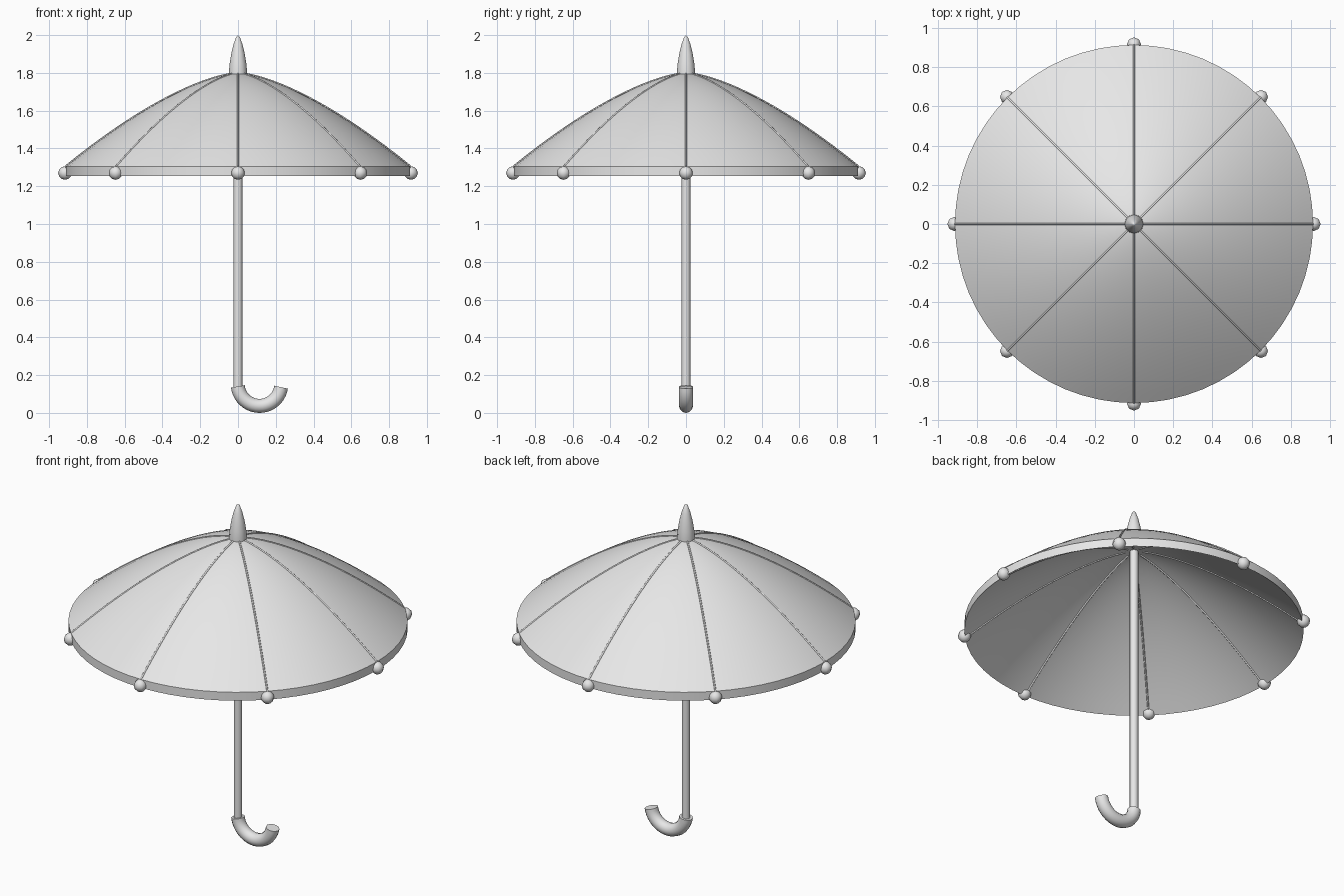
import bpy, bmesh
from math import pi, cos, sin, radians

cube = bpy.data.objects.get("Cube")
if cube:
    bpy.data.objects.remove(cube, do_unlink=True)

GREY = (0.8, 0.8, 0.8, 1.0)
grey = bpy.data.materials.new("light grey")
grey.use_nodes = True
grey.diffuse_color = GREY
grey.node_tree.nodes["Principled BSDF"].inputs["Base Color"].default_value = GREY

RIM, APEX, DROP, BAND = 0.913, 1.8, 0.495, 0.05


def add_object(name, bm, angle):
    bmesh.ops.recalc_face_normals(bm, faces=bm.faces)
    mesh = bpy.data.meshes.new(name)
    bm.to_mesh(mesh)
    bm.free()
    mesh.materials.append(grey)
    mesh.shade_smooth()
    mesh.set_sharp_from_angle(angle=radians(angle))
    obj = bpy.data.objects.new(name, mesh)
    bpy.context.collection.objects.link(obj)
    return obj


def lathe(name, profile, sides, angle=35):
    """Turn an (r, z) profile around the z axis."""
    bm = bmesh.new()
    verts = [bm.verts.new((r, 0, z)) for r, z in profile]
    edges = [bm.edges.new(pair) for pair in zip(verts, verts[1:])]
    bmesh.ops.spin(bm, geom=verts + edges, cent=(0, 0, 0), axis=(0, 0, 1),
                   angle=2 * pi, steps=sides, use_merge=False)
    bmesh.ops.remove_doubles(bm, verts=bm.verts, dist=0.0002)
    return add_object(name, bm, angle)


def tube(name, points, radius, sides):
    """Sweep a capped circle along a path lying in a vertical plane."""
    curve = bpy.data.curves.new(name, "CURVE")
    curve.dimensions = "3D"
    curve.bevel_depth = radius
    curve.bevel_resolution = sides // 4
    curve.use_fill_caps = True
    spline = curve.splines.new("POLY")
    spline.points.add(len(points) - 1)
    for point, co in zip(spline.points, points):
        point.co = (*co, 1)
    spline.use_smooth = True
    curve.materials.append(grey)
    obj = bpy.data.objects.new(name, curve)
    bpy.context.collection.objects.link(obj)
    return obj


def canopy_z(r):
    return APEX - DROP * (r / RIM) ** 1.5


# Canopy: domed shell with a vertical band at the rim
radii = [RIM * i / 20 for i in range(21)]
outer = [(r, canopy_z(r)) for r in radii]
inner = [(r, z - BAND) for r, z in reversed(outer)]
lathe("canopy", outer + inner, 64)

# Pointed cap on top
lathe("top_spike", [(0, 1.77), (0.048, 1.77), (0.048, 1.81), (0.044, 1.85),
                    (0.036, 1.9), (0.024, 1.95), (0.01, 1.99), (0, 2.0)], 12, 50)

# Shaft
lathe("shaft", [(0, 0.12), (0.023, 0.12), (0.023, 1.78), (0, 1.78)], 16)

# Hooked handle
arc = [radians(186 + 166 * i / 20) for i in range(21)]
tube("handle", [(0.114 + 0.115 * cos(a), 0, 0.152 + 0.115 * sin(a)) for a in arc],
     0.037, 16)

# Ribs on both faces of the canopy and a ball at each rib end
for i in range(8):
    a = i * pi / 4
    for side, offset in (("outer", 0), ("inner", -BAND)):
        path = [(r * cos(a), r * sin(a), canopy_z(r) + offset) for r in radii[1:]]
        tube(f"{side}_rib_{i + 1}", path, 0.005, 8)
    bm = bmesh.new()
    bmesh.ops.create_uvsphere(bm, u_segments=8, v_segments=6, radius=0.036)
    ball = add_object(f"rib_ball_{i + 1}", bm, 65)
    ball.location = (0.916 * cos(a), 0.916 * sin(a), 1.27)
    ball.rotation_euler.z = a
